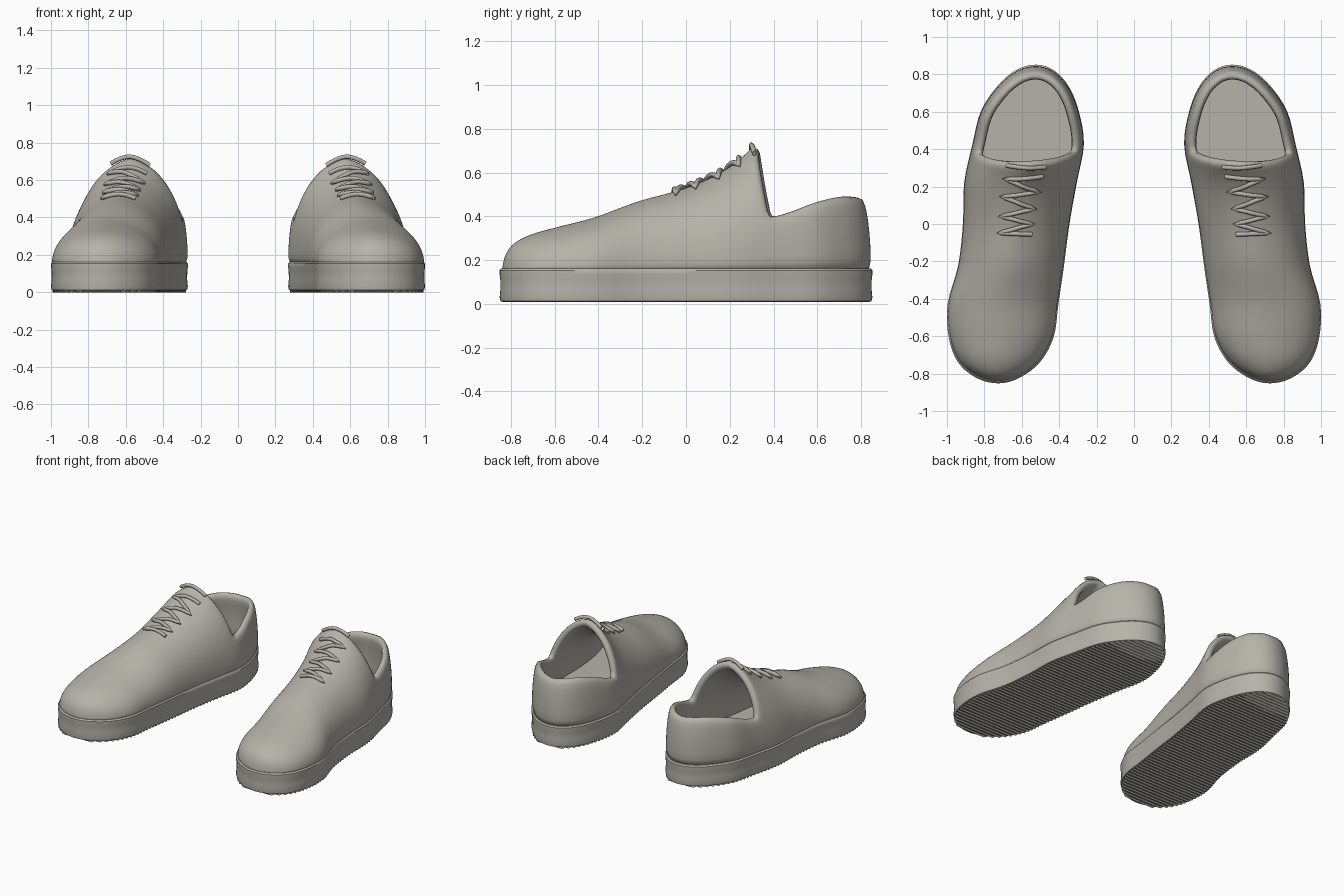
import bpy, bmesh
from math import sin, cos, acos, pi, radians

cube = bpy.data.objects.get("Cube")
if cube:
    bpy.data.objects.remove(cube, do_unlink=True)

mat = bpy.data.materials.new("warm_grey")
mat.use_nodes = True
GREY = (0.47, 0.45, 0.40, 1)
mat.diffuse_color = GREY
mat.node_tree.nodes["Principled BSDF"].inputs["Base Color"].default_value = GREY

# Shape tables, sampled every 15 degrees from toe tip to heel
STEP = radians(15)
CENTRE = [.725, .728, .722, .71, .70, .657, .63, .607, .566, .557, .54, .53, .525]
HALF = [0, .115, .22, .281, .296, .283, .285, .301, .298, .262, .19, .1, 0]
CROWN = [.15, .25, .31, .35, .395, .47, .53, .62, .755]
RIM = [.40, .40, .40, .40, .40, .40, .40, .40, .41, .465, .495, .497, .49]
BASE = .15
N, K = 14, 4                       # arch segments per side, segments up to the rim
SEAM = radians(116.9)              # where the vamp meets the collar


def sample(table, th):
    """Smooth interpolation of a shape table."""
    u = max(0, min(th / STEP, len(table) - 1.0001))
    i, t = int(u), u - int(u)
    a = table[i - 1] if i else 2 * table[0] - table[1]
    b, c = table[i], table[i + 1]
    d = table[i + 2] if i + 2 < len(table) else 2 * c - b
    return b + t / 2 * (c - a + t * (2*a - 5*b + 4*c - d + t * (3*(b - c) + d - a)))


def width_factor(f, th):
    m = min(1, th / SEAM)
    return max(0, 1 - f ** (2 + .5 * m)) ** (.5 + .1 * m)


def vamp_point(th, angle):
    """Point on the arched front; angle runs -90..90 degrees across the foot."""
    f = cos(angle)
    z = BASE + (sample(CROWN, th) - BASE) * f
    half = sample(HALF, th) * (.97 + .03 * min(1, th / SEAM))
    x = sample(CENTRE, th) + half * width_factor(f, th) * (1 if angle > 0 else -1)
    lean = max(0, min(1, (th - 1.5) / (SEAM - 1.5)))
    return [x, .003 - .843 * cos(th) - .23 * lean * max(0, z - .41), z]


def collar_point(th, j):
    """Point on the heel wall; j uses the same numbering as the arch."""
    k = min(j, 2 * N - j)
    f = sin(k / N * pi / 2)
    fac = width_factor(f, SEAM)
    z = BASE + (sample(RIM, th) - BASE) * f / sin(K / N * pi / 2)
    y = .003 - .843 * cos(th)
    if y > .4:
        y = .4 + (y - .4) * fac
    x = sample(CENTRE, th) + sample(HALF, th) * fac * (1 if j > N else -1)
    return [x, y, z]


def finish(ob, smooth=True):
    """Give the part its colour, mirror it to the other foot and link it."""
    bpy.context.collection.objects.link(ob)
    ob.data.materials.append(mat)
    ob.modifiers.new("other_foot", 'MIRROR')
    if smooth and ob.type == 'MESH':
        bpy.ops.object.select_all(action='DESELECT')
        ob.select_set(True)
        bpy.context.view_layer.objects.active = ob
        bpy.ops.object.shade_smooth_by_angle(angle=radians(40))


def mesh_object(name, bm):
    bmesh.ops.remove_doubles(bm, verts=bm.verts, dist=.0002)
    me = bpy.data.meshes.new(name)
    bm.to_mesh(me)
    bm.free()
    return bpy.data.objects.new(name, me)


# Upper: arched vamp welded to the low heel collar
bm = bmesh.new()
front, back = 32, 22
cols = []
for i in range(front + 1):
    th = SEAM * i / front
    cols.append({j: bm.verts.new(vamp_point(th, (j / N - 1) * pi / 2)) for j in range(2 * N + 1)})
for i in range(1, back + 1):
    th = SEAM + (pi - SEAM) * i / back
    cols.append({j: bm.verts.new(collar_point(th, j))
                 for j in range(2 * N + 1) if j <= K or j >= 2 * N - K})
for a, b in zip(cols, cols[1:]):
    for j in range(2 * N):
        if j in b and j + 1 in b:
            bm.faces.new((a[j], a[j + 1], b[j + 1], b[j]))
upper = mesh_object("upper", bm)
thick = upper.modifiers.new("thickness", 'SOLIDIFY')
thick.thickness, thick.offset = .05, -1
upper.modifiers.new("soft_rim", 'SUBSURF').levels = 1
upper.modifiers["soft_rim"].render_levels = 1
finish(upper)

# Sole: stacked outline rings with softened edges and a shallow waist
bm = bmesh.new()
S = 48
rings = []
for z, inset in ((.008, .02), (.012, .004), (.03, 0), (.07, .004), (.11, .003),
                 (.135, 0), (.153, 0), (.162, .008)):
    ring = []
    for i in range(2 * S):
        th = pi * i / S
        side = 1 if i <= S else -1
        th = th if i <= S else 2 * pi - th
        s = 1 - inset / .3
        ring.append(bm.verts.new((sample(CENTRE, th) + side * sample(HALF, th) * s,
                                  -(.852 - inset) * cos(th), z)))
    rings.append(ring)
for a, b in zip(rings, rings[1:]):
    for i in range(2 * S):
        n = (i + 1) % (2 * S)
        bm.faces.new((a[i], a[n], b[n], b[i]))
bm.faces.new(rings[0][::-1])
bm.faces.new(rings[-1])
finish(mesh_object("sole", bm))

# Tread: fine ridges running across the underside
bm = bmesh.new()
prev = None
for i in range(111):
    y = -.835 + 1.67 * i / 110
    th = acos(-y / .852)
    w, c = sample(HALF, th) * .97, sample(CENTRE, th)
    row = [bm.verts.new((c + s * w, y, 0 if i % 2 else .012)) for s in (-1, 1)]
    if prev:
        bm.faces.new((prev[0], row[0], row[1], prev[1]))
    prev = row
finish(mesh_object("tread", bm), smooth=False)


def lace(name, knots):
    """Round cord laid over the vamp through (station, across) knots in degrees."""
    cu = bpy.data.curves.new(name, 'CURVE')
    cu.dimensions = '3D'
    cu.bevel_depth, cu.bevel_resolution, cu.use_fill_caps = .012, 3, True
    pts = []
    for (t0, a0), (t1, a1) in zip(knots, knots[1:]):
        for s in range(8):
            u = s / 8
            pts.append(vamp_point(radians(t0 + (t1 - t0) * u), radians(a0 + (a1 - a0) * u)))
    pts.append(vamp_point(*map(radians, knots[-1])))
    sp = cu.splines.new('POLY')
    sp.points.add(len(pts) - 1)
    for p, (x, y, z) in zip(sp.points, pts):
        p.co = (x, y, z + .012, 1)
    sp.use_smooth = True
    finish(bpy.data.objects.new(name, cu))


# Laces: one zigzag plus a loose strand at the tongue tip
lace("zigzag_lace", [(110, -22), (109, 20), (103, -22), (101, 20), (96, -20),
                     (93, 20), (90, -20), (86.5, 20), (86, -20)])
lace("top_lace", [(115, -22), (116, 22)])
